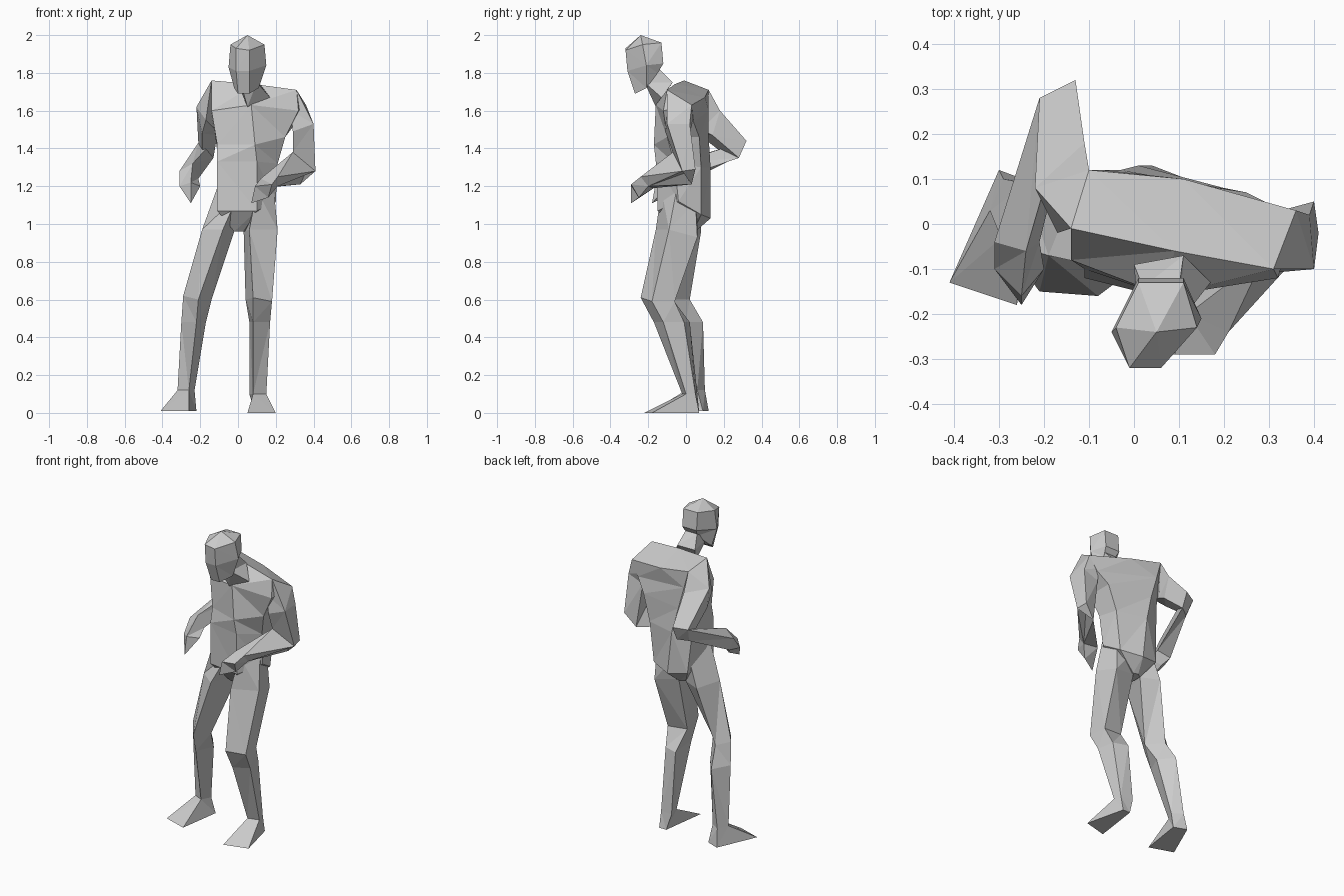
import bpy
import bmesh
from mathutils import Vector

# Remove the default cube only
default_cube = bpy.data.objects.get("Cube")
if default_cube:
    bpy.data.objects.remove(default_cube, do_unlink=True)

# One plain grey for the whole figure
CENTIMETRE = 0.01
grey = bpy.data.materials.new("plain grey")
grey.use_nodes = True
grey_colour = (0.6, 0.6, 0.6, 1)
grey.diffuse_color = grey_colour
shader_node = grey.node_tree.nodes["Principled BSDF"]
shader_node.inputs["Base Color"].default_value = grey_colour


def loft(name, *sections):
    """Skin a closed, flat-shaded body through matching cross-sections."""
    mesh_builder = bmesh.new()
    rings = []
    for section in sections:
        ring = [mesh_builder.verts.new(Vector(corner) * CENTIMETRE) for corner in section]
        rings.append(ring)
    for lower, upper in zip(rings, rings[1:]):
        count = len(lower)
        for index in range(count):
            following = (index + 1) % count
            mesh_builder.faces.new((lower[index], lower[following], upper[following], upper[index]))
    mesh_builder.faces.new(reversed(rings[0]))
    mesh_builder.faces.new(rings[-1])
    # Collapsed sections become points, and bent quads become facets
    bmesh.ops.remove_doubles(mesh_builder, verts=mesh_builder.verts, dist=CENTIMETRE / 10)
    bmesh.ops.triangulate(mesh_builder, faces=mesh_builder.faces)
    bmesh.ops.recalc_face_normals(mesh_builder, faces=mesh_builder.faces)
    mesh = bpy.data.meshes.new(name)
    mesh_builder.to_mesh(mesh)
    mesh_builder.free()
    mesh.materials.append(grey)
    body_part = bpy.data.objects.new(name, mesh)
    bpy.context.collection.objects.link(body_part)
    return body_part


# Torso, from the crotch up to the sloping shoulders
left_shoulder_front = (31, -10, 171)
left_shoulder_back = (36, 3, 163)
right_shoulder_front = (-14, -1, 176)
right_shoulder_back = (-10, 12, 171)
loft(
    "torso",
    [(-2, -5, 96), (3, -5, 96), (4, 0, 96), (4, 4, 96), (1, 5, 96), (-2, 3, 96)],
    [(-11, -12, 107), (10, -15, 107), (20, -4, 112), (17, 8, 105), (4, 13, 103), (-8, 10, 105)],
    [(-11, -12, 133), (10, -16, 133), (21, -6, 132), (20, 8, 130), (1, 13, 130), (-10, 8, 131)],
    [(-11, -10, 142), (9, -17, 142), (25, -10, 146), (25, 7, 146), (-3, 12, 146), (-12, 6, 146)],
    [(-14, -8, 160), (7, -16, 163), (32, -12, 160), (31, 4, 154), (-7, 12, 160), (-14, 5, 159)],
    [right_shoulder_front, (9, -6, 174), left_shoulder_front,
     left_shoulder_back, (11, 10, 167), right_shoulder_back],
)

# Neck leaning forward, and the faceted head
loft(
    "neck",
    [(5, -16, 162), (17, -13, 167), (11, -7, 175), (0, -9, 174)],
    [(1, -22, 176), (10, -22, 175), (10, -14, 182), (2, -14, 182)],
)
crown = (5, -24, 200)
loft(
    "head",
    [(0, -27, 169), (6, -27, 169), (11, -21, 172), (10, -15, 180), (3, -15, 180), (-2, -23, 172)],
    [(-1, -31, 181), (6, -31, 181), (15, -21, 184), (11, -12, 185), (1, -12, 185), (-5, -24, 183)],
    [(-1, -32, 193), (6, -32, 192), (14, -23, 195), (11, -13, 196), (1, -13, 196), (-4, -23, 195)],
    [crown] * 6,
)

# Left leg: hip, thigh, knee, calf, ankle
left_ankle = [(8, -2, 10), (15, 0, 10), (14, 5, 10), (6, 6, 10)]
loft(
    "left_leg",
    [(10, -13, 118), (19, -5, 118), (17, 5, 112), (6, 6, 108)],
    [(6, -16, 97), (21, -9, 97), (18, 6, 93), (3, 3, 96)],
    [(8, -24, 61), (18, -18, 59), (17, -6, 59), (4, -7, 60)],
    [(8, -17, 48), (17, -12, 48), (15, -1, 48), (6, 2, 48)],
    left_ankle,
)
loft("left_foot", left_ankle, [(5, -22, 0), (20, -18, 0), (14, 7, 0), (9, 7, 0)])

# Right leg, set back and stepping outward
right_ankle = [(-32, 3, 12), (-26, 0, 12), (-23, 6, 12), (-29, 10, 12)]
loft(
    "right_leg",
    [(-10, -9, 122), (0, -10, 115), (2, 6, 108), (-8, 7, 110)],
    [(-19, -7, 97), (-8, -16, 97), (-2, 3, 96), (-13, 8, 96)],
    [(-29, -4, 62), (-21, -15, 60), (-14, -7, 60), (-22, 2, 60)],
    [(-30, -2, 48), (-22, -11, 48), (-17, 0, 48), (-24, 9, 48)],
    right_ankle,
)
loft("right_foot", right_ankle, [(-41, -13, 1), (-26, -18, 1), (-22, 9, 1), (-30, 12, 1)])

# Left arm, folded across the waist
left_elbow = [(29, -7, 138), (41, -2, 128), (40, 5, 129), (33, 3, 121)]
left_wrist = [(12, -20, 124), (21, -24, 125), (21, -20, 120), (13, -17, 119)]
loft(
    "left_upper_arm",
    [(28, -10, 160), left_shoulder_front, left_shoulder_back, (30, 4, 156)],
    [(29, -11, 149), (40, -10, 153), (39, 2, 153), (29, 2, 149)],
    left_elbow,
)
loft("left_forearm", left_elbow, left_wrist)
loft("left_hand", left_wrist, [(9, -29, 120), (18, -29, 121), (16, -25, 114), (7, -29, 111)])

# Right arm, elbow pulled back behind the body
right_elbow = [(-21, 28, 143), (-13, 32, 144), (-13, 28, 135), (-19, 24, 134)]
right_wrist = [(-31, -4, 128), (-24, -6, 132), (-21, -4, 124), (-29, -2, 121)]
loft(
    "right_upper_arm",
    [right_shoulder_front, right_shoulder_back, (-12, 8, 150), (-17, -2, 155)],
    [(-22, 8, 162), (-11, 18, 160), (-11, 14, 147), (-19, 6, 148)],
    right_elbow,
)
loft("right_forearm", right_elbow, right_wrist)
right_fingertip = (-25, -18, 111)
loft(
    "right_hand",
    right_wrist,
    [(-31, -10, 120), (-25, -16, 122), (-20, -10, 120), (-26, -6, 117)],
    [right_fingertip] * 4,
)
